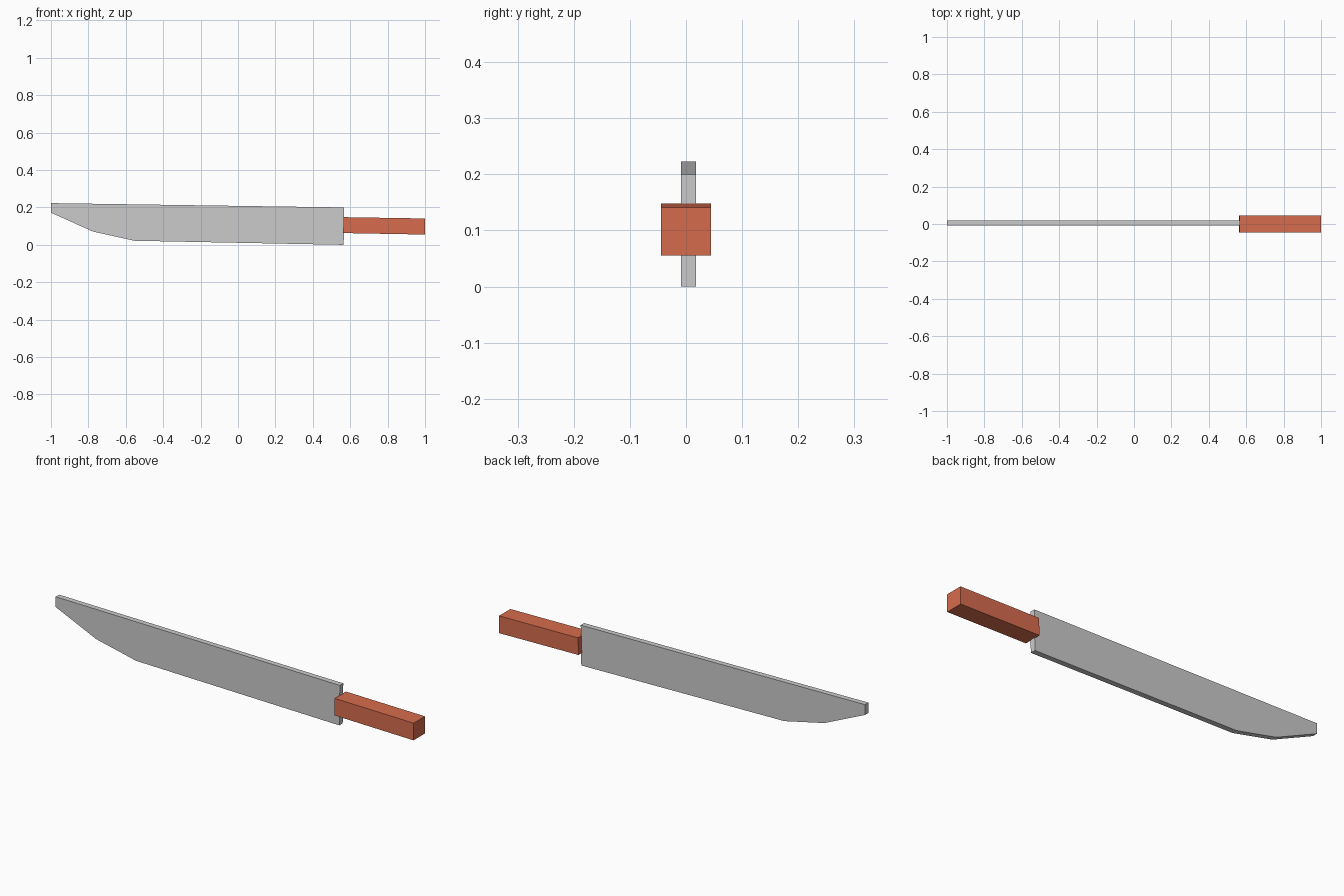
import bpy, bmesh
from mathutils import Vector

if "Cube" in bpy.data.objects:
    bpy.data.objects.remove(bpy.data.objects["Cube"])


def extruded_profile(name, points, y0, y1):
    """Extrude an x/z outline along y into a closed flat-shaded solid."""
    bm = bmesh.new()
    face = bm.faces.new([bm.verts.new((x, y0, z)) for x, z in points])
    side = bmesh.ops.extrude_face_region(bm, geom=[face])
    verts = [g for g in side["geom"] if isinstance(g, bmesh.types.BMVert)]
    bmesh.ops.translate(bm, verts=verts, vec=Vector((0, y1 - y0, 0)))
    bmesh.ops.recalc_face_normals(bm, faces=bm.faces)
    mesh = bpy.data.meshes.new(name)
    bm.to_mesh(mesh)
    bm.free()
    obj = bpy.data.objects.new(name, mesh)
    bpy.context.collection.objects.link(obj)
    return obj


# Blade: straight spine, edge curving up to a blunt tip, slight downward tilt
extruded_profile("blade", [
    (-0.999, 0.223), (-1.0, 0.172), (-0.775, 0.071),
    (-0.555, 0.022), (0.565, 0.0), (0.568, 0.2),
], -0.009, 0.018)

# Handle: square bar sharing the blade's tilt
handle = extruded_profile("handle", [
    (0.562, 0.063), (0.999, 0.055), (1.0, 0.141), (0.564, 0.148),
], -0.0445, 0.0445)
red = bpy.data.materials.new("handle_red")
red.diffuse_color = (0.68, 0.15, 0.075, 1)
red.use_nodes = True
red.node_tree.nodes["Principled BSDF"].inputs["Base Color"].default_value = red.diffuse_color
handle.data.materials.append(red)
